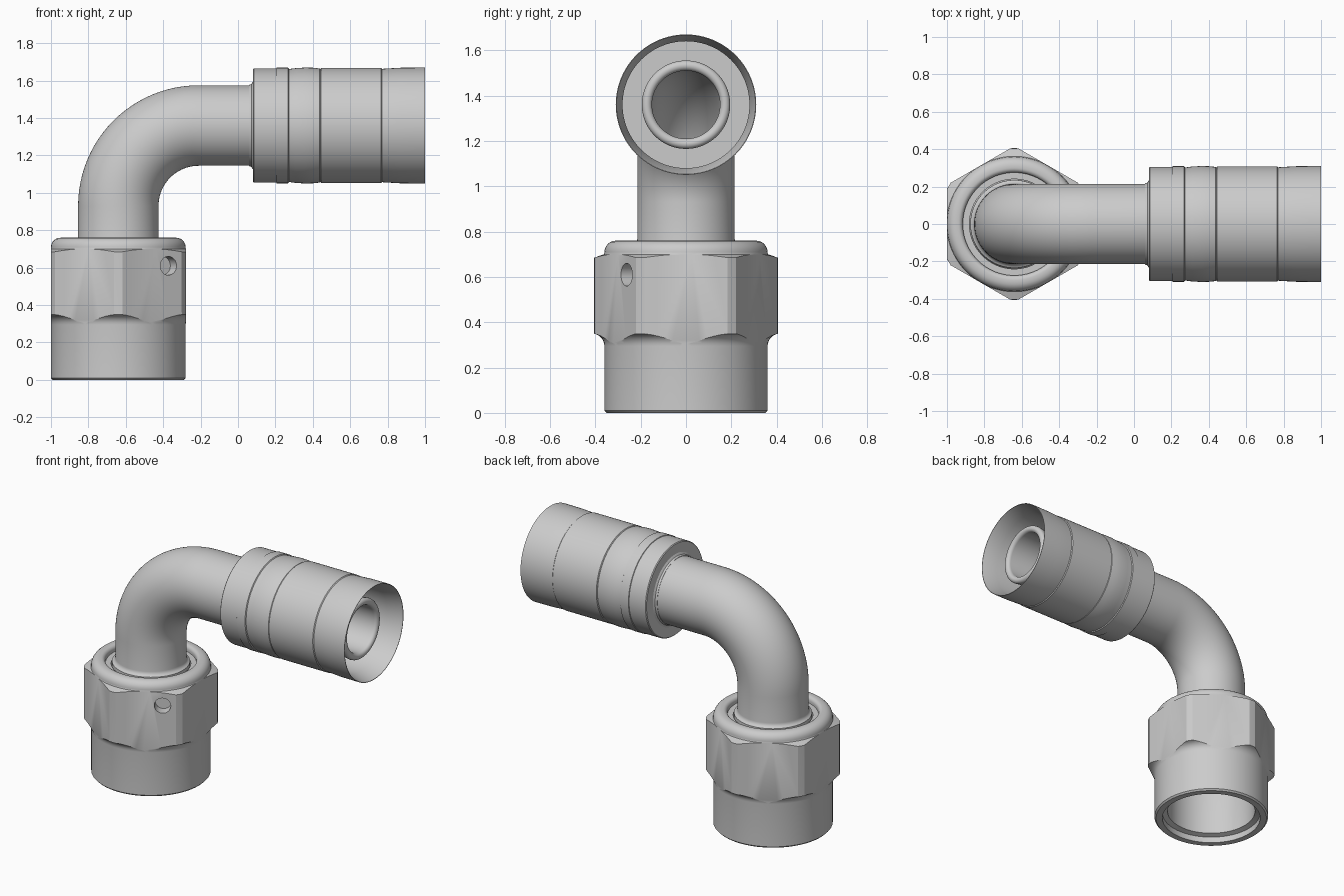
import bpy, bmesh
from math import sin, cos, pi, radians
from mathutils import Vector, Matrix

if "Cube" in bpy.data.objects:
    bpy.data.objects.remove(bpy.data.objects["Cube"])

NX, AZ = -0.64, 1.36          # nut axis x, hose axis z
SEG = 96


def sweep(name, rings):
    """Closed surface through rings (x, z, tilt from vertical, radius)."""
    bm = bmesh.new()
    loops = []
    for x, z, t, r in rings:
        n = Vector((-cos(t), 0, sin(t)))
        loops.append([bm.verts.new(Vector((x, 0, z)) + r * cos(2 * pi * k / SEG) * n
                                   + Vector((0, r * sin(2 * pi * k / SEG), 0)))
                      for k in range(SEG)])
    for a, b in zip(loops, loops[1:] + loops[:1]):
        for k in range(SEG):
            j = (k + 1) % SEG
            bm.faces.new((a[k], a[j], b[j], b[k]))
    bmesh.ops.recalc_face_normals(bm, faces=bm.faces)
    return finish(name, bm)


def finish(name, bm):
    me = bpy.data.meshes.new(name)
    bm.to_mesh(me)
    bm.free()
    ob = bpy.data.objects.new(name, me)
    bpy.context.collection.objects.link(ob)
    return ob


def prism(name, sides, r, depth, matrix):
    bm = bmesh.new()
    bmesh.ops.create_cone(bm, cap_ends=True, segments=sides, radius1=r, radius2=r,
                          depth=depth, matrix=matrix)
    return finish(name, bm)


def activate(ob):
    bpy.ops.object.select_all(action='DESELECT')
    ob.select_set(True)
    bpy.context.view_layer.objects.active = ob


def boolean(ob, cutter, op):
    m = ob.modifiers.new("cut", 'BOOLEAN')
    m.operation, m.solver, m.object = op, 'EXACT', cutter
    activate(ob)
    bpy.ops.object.modifier_apply(modifier=m.name)
    bpy.data.objects.remove(cutter)


def smooth(ob):
    activate(ob)
    bpy.ops.object.shade_smooth_by_angle(angle=radians(28))


def arc(cx, cz, r, a0, a1, n=6):
    return [(cx + r * cos(radians(a0 + (a1 - a0) * i / n)),
             cz + r * sin(radians(a0 + (a1 - a0) * i / n))) for i in range(n + 1)]


# swivel nut: turned blank (radius, z), then cut to a hexagon
nut_profile = ([(.31, 0), (.35, 0), (.36, .01), (.36, .295)]
               + arc(.415, .295, .055, 180, 100)[1:]
               + [(.405, .36), (.405, .685), (.362, .7), (.36, .705)]
               + arc(.31, .71, .05, 0, 90)
               + arc(.30, .735, .025, 90, 180)
               + [(.275, .72), (.24, .72), (.24, .6), (.277, .52), (.277, .05), (.31, .04)])
nut = sweep("swivel_nut", [(NX, z, 0, r) for r, z in nut_profile])
hexagon = prism("hex_cutter", 6, .361 / cos(pi / 6), 2,
                Matrix.Translation((NX, 0, .5)) @ Matrix.Rotation(pi / 6, 4, 'Z'))
# put hexagon corners on the y axis
ang = min(abs(abs(v.co.y) - .361 / cos(pi / 6)) for v in hexagon.data.vertices)
if ang > .01:
    hexagon.data.transform(Matrix.Translation((NX, 0, 0)) @ Matrix.Rotation(pi / 6, 4, 'Z')
                           @ Matrix.Translation((-NX, 0, 0)))
boolean(nut, hexagon, 'INTERSECT')

# small blind hole in the front right flat
normal = Vector((.5, -sin(pi / 3), 0))
hole_at = Vector((-.37, -.265, .61))
hole = prism("hole_cutter", 32, .05, .14, Matrix.Translation(hole_at)
             @ normal.to_track_quat('Z', 'Y').to_matrix().to_4x4())
boolean(nut, hole, 'DIFFERENCE')
smooth(nut)

# bent tube with seat flange inside the nut and hose nipple at the far end
R, BX, BZ, N = .43, -.21, .93, 24


def bend(r):
    return [(BX - R * cos(t), BZ + R * sin(t), t, r)
            for t in (pi / 2 * i / N for i in range(N + 1))]


base = [(.15, .42), (.22, .42), (.272, .5), (.272, .53), (.235, .6), (.235, .73)]
base += arc(.245, .765, .03, 250, 180, 4)
nipple = [(.1, .215), (.12, .18), (.84, .18), (.855, .19)]
lip = [(.895 + .0225 * sin(a), .1725 + .0225 * cos(a)) for a in (pi * i / 8 for i in range(9))]
tube = sweep("elbow_tube",
             [(NX, z, 0, r) for r, z in base] + bend(.215)
             + [(x, AZ, pi / 2, r) for x, r in nipple + lip]
             + bend(.15)[::-1])
smooth(tube)

# crimped hose ferrule: outer skin then inner skin (x, radius)
ferrule_profile = [(.06, .2), (.06, .217), (.072, .222), (.08, .235), (.08, .3), (.085, .305),
                   (.205, .305), (.207, .309), (.268, .309), (.272, .303), (.28, .303),
                   (.31, .307), (.36, .31), (.40, .309), (.437, .305), (.44, .302),
                   (.444, .308), (.765, .308), (.77, .303), (.80, .305), (.87, .309),
                   (1, .31), (1, .307), (.9, .28), (.28, .28), (.28, .16)]
ferrule = sweep("hose_ferrule", [(x, AZ, pi / 2, r) for x, r in ferrule_profile])
smooth(ferrule)
